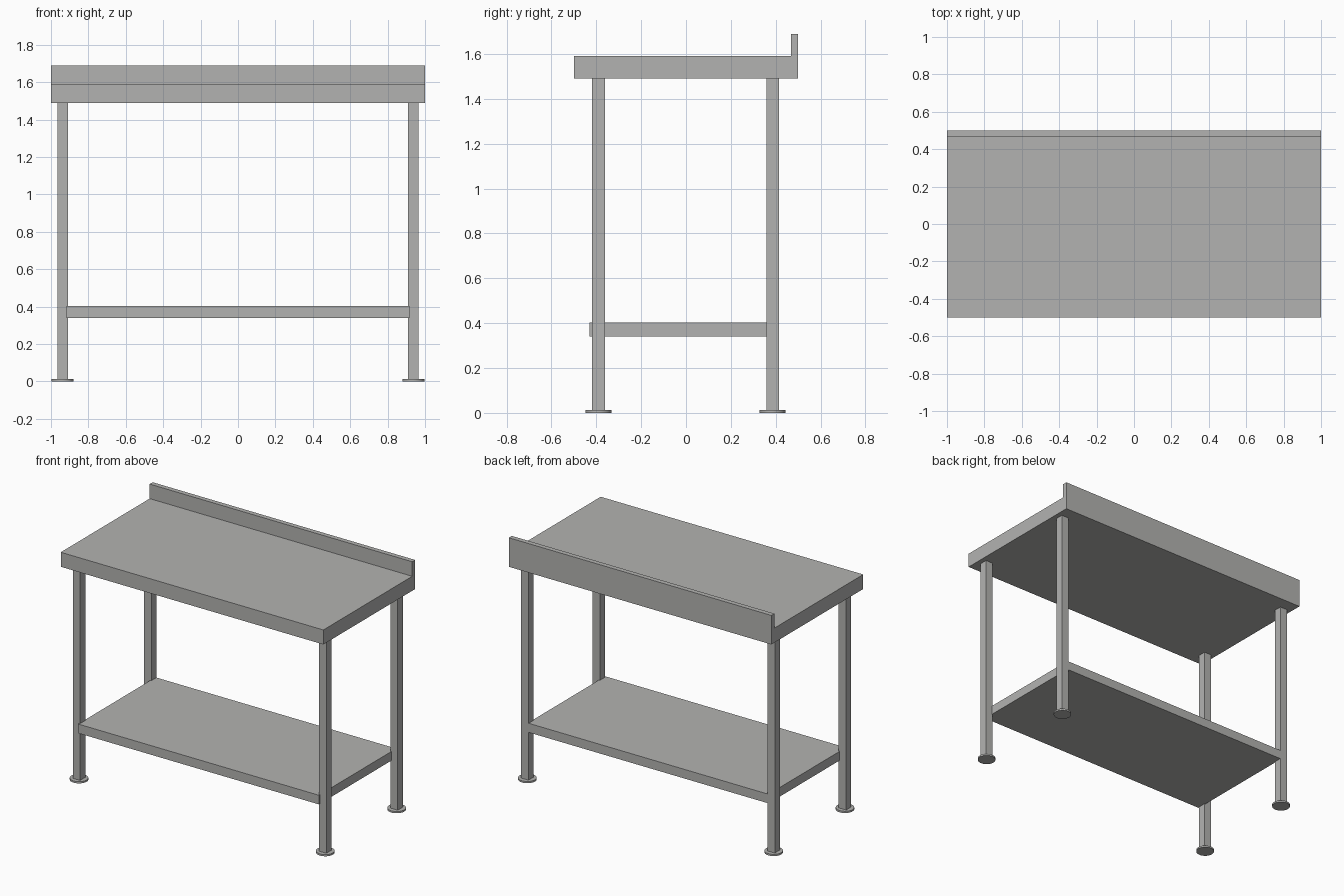
import bpy
import bmesh
from mathutils import Vector

if "Cube" in bpy.data.objects:
    bpy.data.objects.remove(bpy.data.objects["Cube"], do_unlink=True)

# Single brushed steel colour
steel = bpy.data.materials.new("steel_grey")
steel.use_nodes = True
colour = (0.45, 0.45, 0.44, 1)
steel.diffuse_color = colour
steel.node_tree.nodes["Principled BSDF"].inputs["Base Color"].default_value = colour


def extrude_profile(name, points, half_width):
    """Extrude a (y, z) side profile symmetrically along x."""
    bm = bmesh.new()
    face = bm.faces.new([bm.verts.new((-half_width, y, z)) for y, z in points])
    moved = bmesh.ops.extrude_face_region(bm, geom=[face])["geom"]
    verts = [v for v in moved if isinstance(v, bmesh.types.BMVert)]
    bmesh.ops.translate(bm, verts=verts, vec=Vector((2 * half_width, 0, 0)))
    bmesh.ops.recalc_face_normals(bm, faces=bm.faces)
    mesh = bpy.data.meshes.new(name)
    bm.to_mesh(mesh)
    bm.free()
    mesh.materials.append(steel)
    obj = bpy.data.objects.new(name, mesh)
    bpy.context.collection.objects.link(obj)
    return obj


# Worktop with upstand along the back edge
extrude_profile("worktop", [(-0.5, 1.49), (0.5, 1.49), (0.5, 1.69),
                            (0.467, 1.69), (0.467, 1.59), (-0.5, 1.59)], 1.0)

# Lower shelf
extrude_profile("lower_shelf", [(-0.43, 0.34), (0.412, 0.34),
                                (0.412, 0.403), (-0.43, 0.403)], 0.917)

# Square legs on round feet
half_leg = 0.028
foot_height = 0.012
for side, x in (("left", 0.938), ("right", -0.938)):
    for end, y in (("front", -0.39), ("back", 0.386)):
        leg = extrude_profile(f"{end}_{side}_leg",
                              [(y - half_leg, foot_height), (y + half_leg, foot_height),
                               (y + half_leg, 1.49), (y - half_leg, 1.49)], half_leg)
        leg.location.x = x

        bpy.ops.mesh.primitive_cylinder_add(vertices=32, radius=0.058, depth=foot_height,
                                            location=(x, y, foot_height / 2))
        foot = bpy.context.object
        foot.name = f"{end}_{side}_foot"
        foot.data.materials.append(steel)
        bpy.ops.object.shade_smooth_by_angle()
